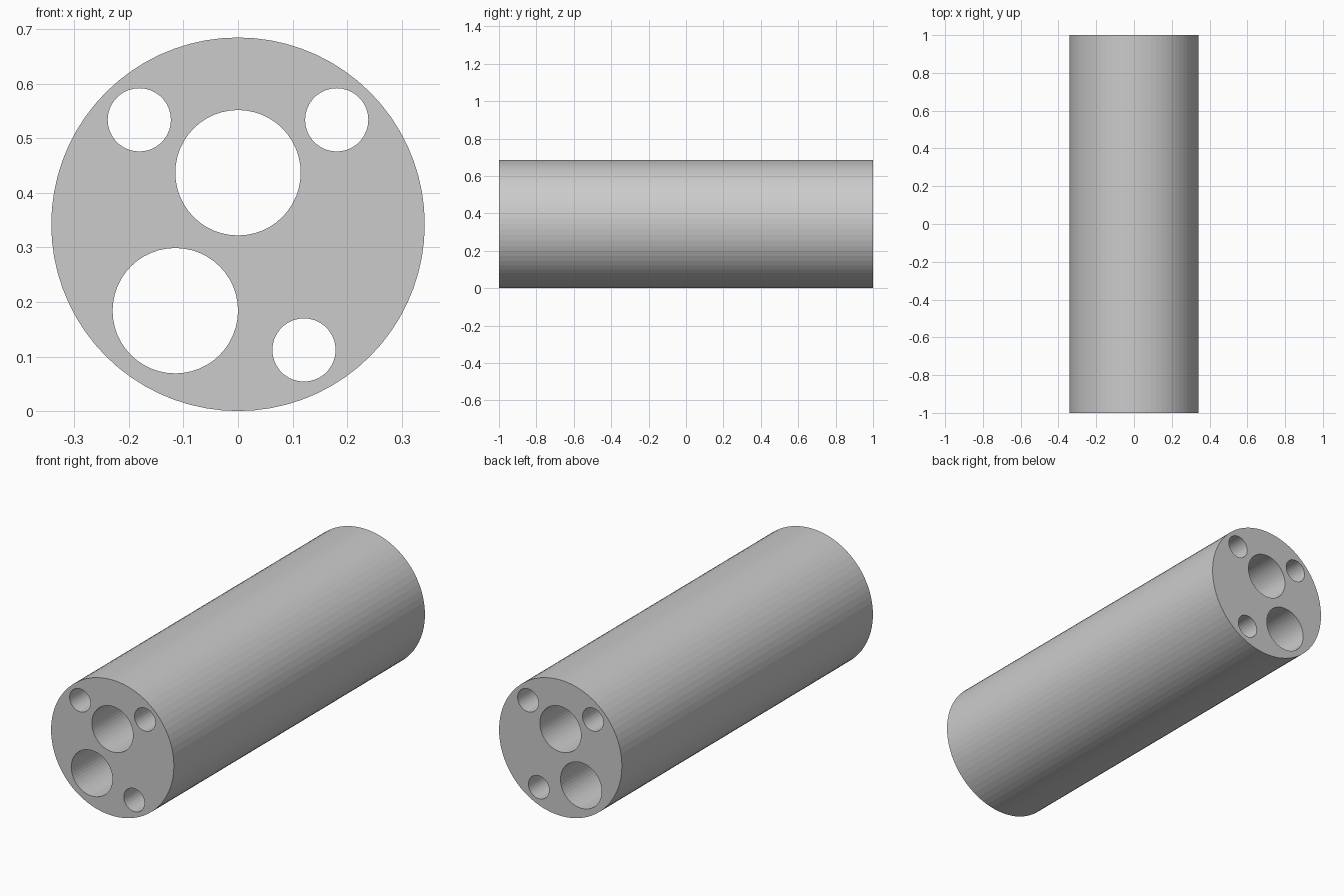
import bpy, bmesh, math
from mathutils import Vector

if "Cube" in bpy.data.objects:
    bpy.data.objects.remove(bpy.data.objects["Cube"])

HALF_LENGTH = 1.0
CENTRE_Z = 0.3425

# Circles of the cross-section: x, z, radius, sides
OUTLINE = (0.0, CENTRE_Z, 0.3425, 72)
BORES = [
    (0.0, 0.437, 0.115, 48),       # large upper bore
    (-0.115, 0.184, 0.115, 48),    # large lower bore
    (-0.181, 0.534, 0.058, 36),    # small upper bores
    (0.181, 0.534, 0.058, 36),
    (0.121, 0.112, 0.058, 36),     # small lower bore
]


def add_circle(bm, x, z, radius, sides):
    """Closed ring of edges on the front plane."""
    verts = []
    for i in range(sides):
        a = math.tau * i / sides
        verts.append(bm.verts.new((x + radius * math.cos(a), -HALF_LENGTH,
                                   z + radius * math.sin(a))))
    return [bm.edges.new((verts[i], verts[(i + 1) % sides])) for i in range(sides)]


# Front cap with bores, extruded to the back
bm = bmesh.new()
edges = []
for circle in [OUTLINE] + BORES:
    edges += add_circle(bm, *circle)
bmesh.ops.triangle_fill(bm, edges=edges, use_beauty=True, normal=Vector((0, -1, 0)))
result = bmesh.ops.extrude_face_region(bm, geom=bm.faces[:], use_keep_orig=True)
new_verts = [g for g in result["geom"] if isinstance(g, bmesh.types.BMVert)]
bmesh.ops.translate(bm, verts=new_verts, vec=(0, 2 * HALF_LENGTH, 0))
bmesh.ops.recalc_face_normals(bm, faces=bm.faces[:])

mesh = bpy.data.meshes.new("bored_cylinder")
bm.to_mesh(mesh)
bm.free()

# Plain grey body
grey = bpy.data.materials.new("light grey")
grey.diffuse_color = (0.6, 0.6, 0.6, 1.0)
grey.use_nodes = True
grey.node_tree.nodes["Principled BSDF"].inputs["Base Color"].default_value = grey.diffuse_color
mesh.materials.append(grey)
body = bpy.data.objects.new("bored_cylinder", mesh)
bpy.context.collection.objects.link(body)
